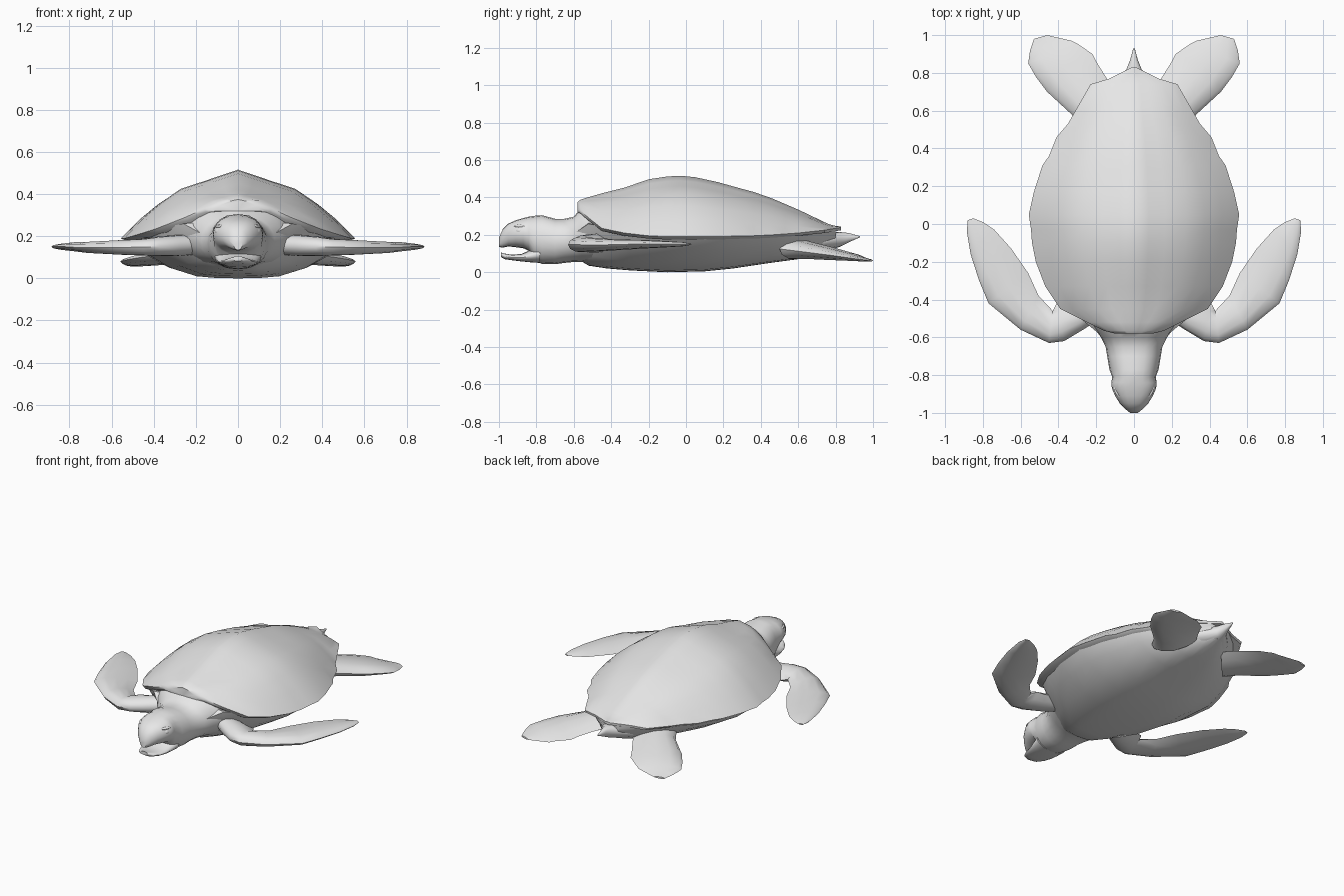
import bpy, bmesh, math

skin = bpy.data.materials.new("plain_grey")
skin.diffuse_color = (0.8, 0.8, 0.8, 1)


def finish(name, bm, angle=40):
    bmesh.ops.recalc_face_normals(bm, faces=bm.faces)
    me = bpy.data.meshes.new(name)
    bm.to_mesh(me)
    bm.free()
    me.materials.append(skin)
    ob = bpy.data.objects.new(name, me)
    bpy.context.collection.objects.link(ob)
    bpy.ops.object.select_all(action='DESELECT')
    ob.select_set(True)
    bpy.context.view_layer.objects.active = ob
    bpy.ops.object.shade_smooth_by_angle(angle=math.radians(angle))
    return ob


def loft(name, rings, angle=40):
    """Skin a list of closed rings and cap both ends."""
    bm = bmesh.new()
    rows = [[bm.verts.new(p) for p in ring] for ring in rings]
    n = len(rows[0])
    for a, b in zip(rows, rows[1:]):
        for i in range(n):
            j = (i + 1) % n
            bm.faces.new((a[i], a[j], b[j], b[i]))
    bm.faces.new(rows[0])
    bm.faces.new(rows[-1])
    return finish(name, bm, angle)


def symmetric(half):
    """Mirror a half section that starts and ends at x = 0."""
    return half + [(-x, z) for x, z in half[-2:0:-1]]


def section_loft(name, rows, half, angle=40):
    """Rows of (y, half width, bottom z, top z) with a unit section."""
    ring = symmetric(half)
    loft(name, [[(x * w, y, lo + (hi - lo) * f) for x, f in ring]
                for y, w, lo, hi in rows], angle)


# Shell: scalloped rim, ridged along the middle
shell = [(-.58, .10, .335, .375), (-.565, .16, .33, .387), (-.52, .25, .29, .402),
         (-.45, .39, .235, .422), (-.33, .47, .21, .452), (-.2, .52, .195, .497),
         (-.1, .54, .19, .512), (-.03, .545, .19, .516), (.05, .557, .19, .508),
         (.17, .53, .19, .482), (.31, .485, .195, .443), (.36, .45, .195, .43),
         (.46, .41, .20, .395), (.53, .35, .205, .365), (.60, .31, .21, .335),
         (.74, .23, .225, .268), (.77, .13, .23, .255), (.80, .07, .235, .248),
         (.83, .01, .24, .244)]
dome = [(0, 1), (.14, .92), (.3, .83), (.5, .72), (.68, .51), (.84, .28), (1, 0)]
rings = []
for y, w, rim, keel in shell:
    half = [(w * t, rim + (keel - rim) * f) for t, f in dome]
    half += [(w * .94, rim - .015), (0, rim - .015)]
    rings.append([(x, y, z) for x, z in symmetric(half)])
loft("shell", rings, 45)

# Belly and lower body
section_loft("belly", [
    (-.61, .15, .09, .2), (-.52, .26, .035, .26), (-.42, .38, .02, .235),
    (-.3, .45, .01, .21), (-.1, .515, 0, .195), (.1, .53, .005, .19),
    (.25, .49, .02, .195), (.45, .40, .05, .2), (.6, .29, .07, .21),
    (.72, .18, .10, .215), (.80, .07, .13, .22)],
    [(0, 0), (.2, .01), (.38, .05), (.62, .25), (.84, .6), (.95, .85), (1, 1),
     (.5, 1.05), (0, 1.05)])

# Neck, head and upper beak
oval = [(math.sin(a) ** .8 if 0 < k < 10 else 0, .5 - .5 * math.cos(a))
        for k, a in ((k, math.pi * k / 10) for k in range(11))]
section_loft("neck_and_head", [
    (-.38, .30, .06, .34), (-.50, .25, .05, .355), (-.56, .205, .055, .345),
    (-.60, .175, .055, .297), (-.65, .15, .05, .286), (-.70, .142, .043, .286),
    (-.77, .13, .045, .305), (-.81, .115, .06, .302), (-.84, .12, .115, .297),
    (-.87, .117, .128, .29), (-.91, .10, .134, .278), (-.95, .075, .138, .26),
    (-.98, .046, .132, .23), (-1, .02, .135, .185)], oval)

# Lower jaw
section_loft("lower_jaw", [
    (-.78, .11, .05, .15), (-.83, .10, .053, .12), (-.88, .088, .058, .098),
    (-.93, .075, .064, .094), (-.97, .053, .07, .1), (-.99, .025, .082, .106)], oval)

# Tail
section_loft("tail", [
    (.6, .2, .08, .2), (.74, .12, .115, .21), (.82, .04, .135, .215),
    (.87, .02, .16, .21), (.93, .004, .187, .193)], oval)

# Flippers: (leading edge xy, trailing edge xy, centre z, thickness)
front = [((.18, -.50), (.26, -.36), .16, .10), ((.27, -.56), (.35, -.42), .155, .10),
         ((.37, -.62), (.41, -.42), .152, .09), ((.45, -.63), (.43, -.46), .148, .08),
         ((.60, -.56), (.505, -.38), .147, .07), ((.77, -.42), (.56, -.26), .147, .055),
         ((.82, -.30), (.65, -.13), .15, .045), ((.865, -.16), (.74, -.03), .15, .032),
         ((.885, -.04), (.80, .01), .15, .022), ((.88, .02), (.85, .03), .15, .008)]
rear = [((.28, .50), (.10, .70), .125, .11), ((.33, .58), (.15, .78), .115, .09),
        ((.46, .70), (.20, .86), .10, .07), ((.52, .78), (.22, .90), .09, .055),
        ((.56, .85), (.30, .955), .08, .04), ((.55, .92), (.33, .97), .07, .025),
        ((.53, .98), (.46, 1.0), .063, .012)]
lens = [(0, 0), (.06, .55), (.25, .95), (.5, 1), (.78, .6), (1, 0)]
lens += [(t, -h) for t, h in lens[-2:0:-1]]


def flipper(name, rows, side):
    loft(name, [[(side * (a[0] + (b[0] - a[0]) * t), a[1] + (b[1] - a[1]) * t,
                  z + h * th / 2) for t, h in lens] for a, b, z, th in rows], 50)


def ball(name, loc, size, tilt=0):
    bm = bmesh.new()
    bmesh.ops.create_uvsphere(bm, u_segments=12, v_segments=8, radius=1)
    ob = finish(name, bm, 60)
    ob.location, ob.scale, ob.rotation_euler = loc, size, (0, 0, tilt)


for side, word in ((1, "right"), (-1, "left")):
    flipper("front_flipper_" + word, front, side)
    flipper("rear_flipper_" + word, rear, side)
    # Eye and brow ridge
    ball("eye_" + word, (side * .093, -.892, .222), (.014, .022, .016), side * -.45)
    ball("brow_" + word, (side * .086, -.888, .246), (.016, .036, .009), side * -.45)
